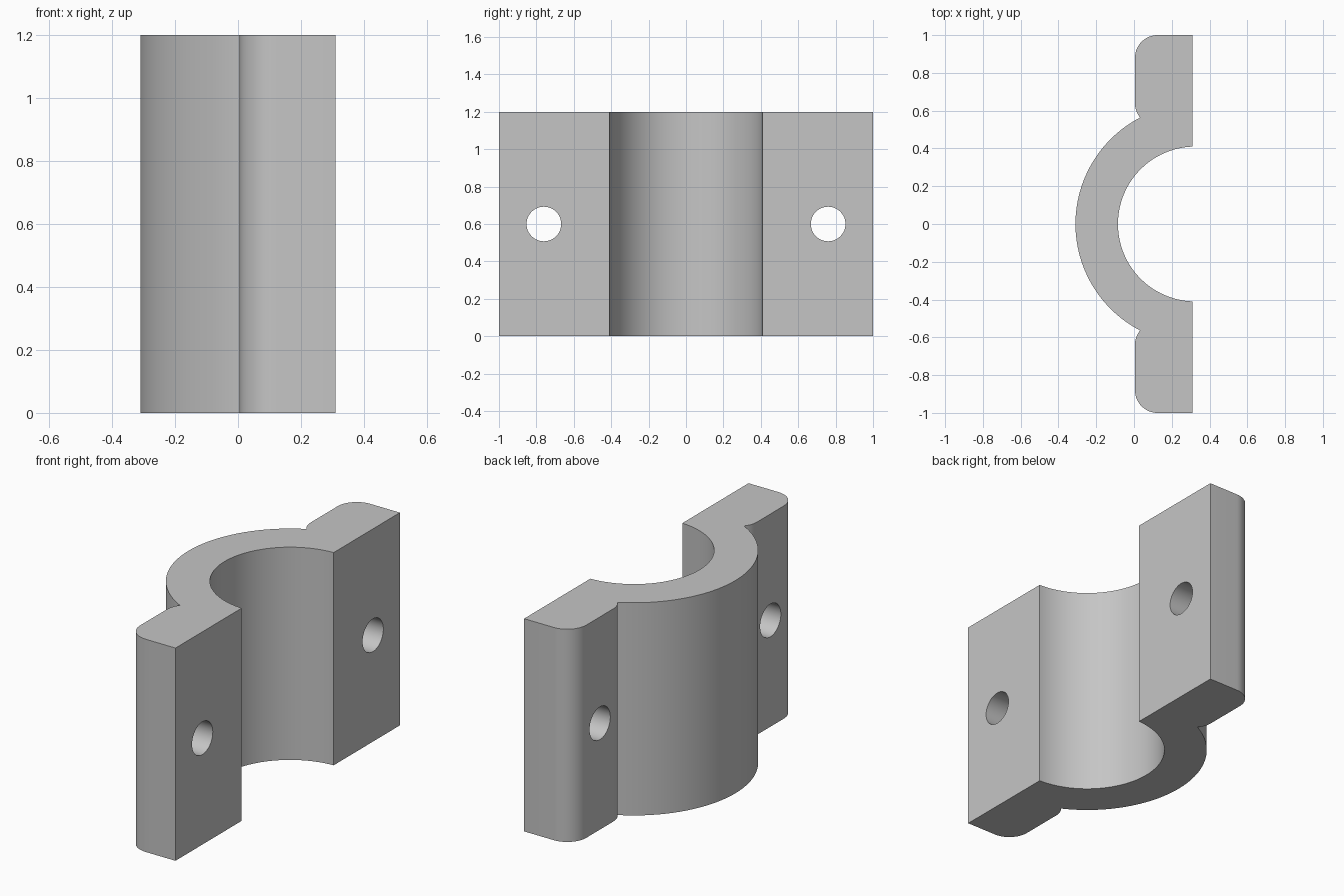
import bpy, bmesh, math

if "Cube" in bpy.data.objects:
    bpy.data.objects.remove(bpy.data.objects["Cube"])

HEIGHT = 1.2
FACE_X = 0.31        # flat clamping face
AXIS_X = 0.325       # axis of the bore
BORE_R, SHELL_R = 0.41, 0.635
HOLE_R, HOLE_Y = 0.0925, 0.76


def arc(cx, cy, r, a0, a1, n):
    """Points on an arc, angles in degrees."""
    return [(cx + r * math.cos(math.radians(a0 + (a1 - a0) * i / n)),
             cy + r * math.sin(math.radians(a0 + (a1 - a0) * i / n)))
            for i in range(n + 1)]


grey = bpy.data.materials.new("grey metal")
grey.diffuse_color = (0.56, 0.56, 0.56, 1)
grey.use_nodes = True
grey.node_tree.nodes["Principled BSDF"].inputs["Base Color"].default_value = grey.diffuse_color

# Half outline (y >= 0): outer shell, rounded flange, flat face, bore
end = math.degrees(math.acos((FACE_X - AXIS_X) / BORE_R))
half = arc(AXIS_X, 0, SHELL_R, 180, 117.42, 32)
half += arc(0.125, 0.64, 0.12, 219.5, 180, 8)[1:]
half += arc(0.125, 0.88, 0.12, 180, 90, 14)
half += [(FACE_X, 1.0)]
half += arc(AXIS_X, 0, BORE_R, end, 180, 40)

# Full outline: the half plus its mirror image
mirrored = [(x, -y) for x, y in reversed(half)][1:-1]
split = half + [p for p in mirrored]

# Clamp body, extruded upwards
bm = bmesh.new()
# the outline runs shell -> flange -> bore, then back along the mirrored side
face = bm.faces.new([bm.verts.new((x, y, 0)) for x, y in split])
top = bmesh.ops.extrude_face_region(bm, geom=[face])["geom"]
bmesh.ops.translate(bm, vec=(0, 0, HEIGHT),
                    verts=[v for v in top if isinstance(v, bmesh.types.BMVert)])
bmesh.ops.recalc_face_normals(bm, faces=bm.faces)
mesh = bpy.data.meshes.new("clamp_half")
bm.to_mesh(mesh)
bm.free()
clamp = bpy.data.objects.new("clamp_half", mesh)
bpy.context.collection.objects.link(clamp)
mesh.materials.append(grey)

# Bolt holes through both flanges
for name, side in (("front", -1), ("back", 1)):
    bpy.ops.mesh.primitive_cylinder_add(
        vertices=48, radius=HOLE_R, depth=1, rotation=(0, math.pi / 2, 0),
        location=(0.15, side * HOLE_Y, HEIGHT / 2))
    cutter = bpy.context.object
    cutter.name = name + "_bolt_hole_cutter"
    cutter.data.materials.append(grey)
    cutter.hide_render = True
    cutter.hide_set(True)
    cut = clamp.modifiers.new(name + " bolt hole", 'BOOLEAN')
    cut.operation, cut.solver, cut.object = 'DIFFERENCE', 'EXACT', cutter

# Apply the holes, then shade the curved walls smooth
bpy.ops.object.select_all(action='DESELECT')
bpy.context.view_layer.objects.active = clamp
clamp.select_set(True)
for modifier in list(clamp.modifiers):
    bpy.ops.object.modifier_apply(modifier=modifier.name)
for obj in [o for o in bpy.data.objects if o.name.endswith("cutter")]:
    bpy.data.objects.remove(obj)
bpy.ops.object.shade_smooth_by_angle(angle=math.radians(30))
